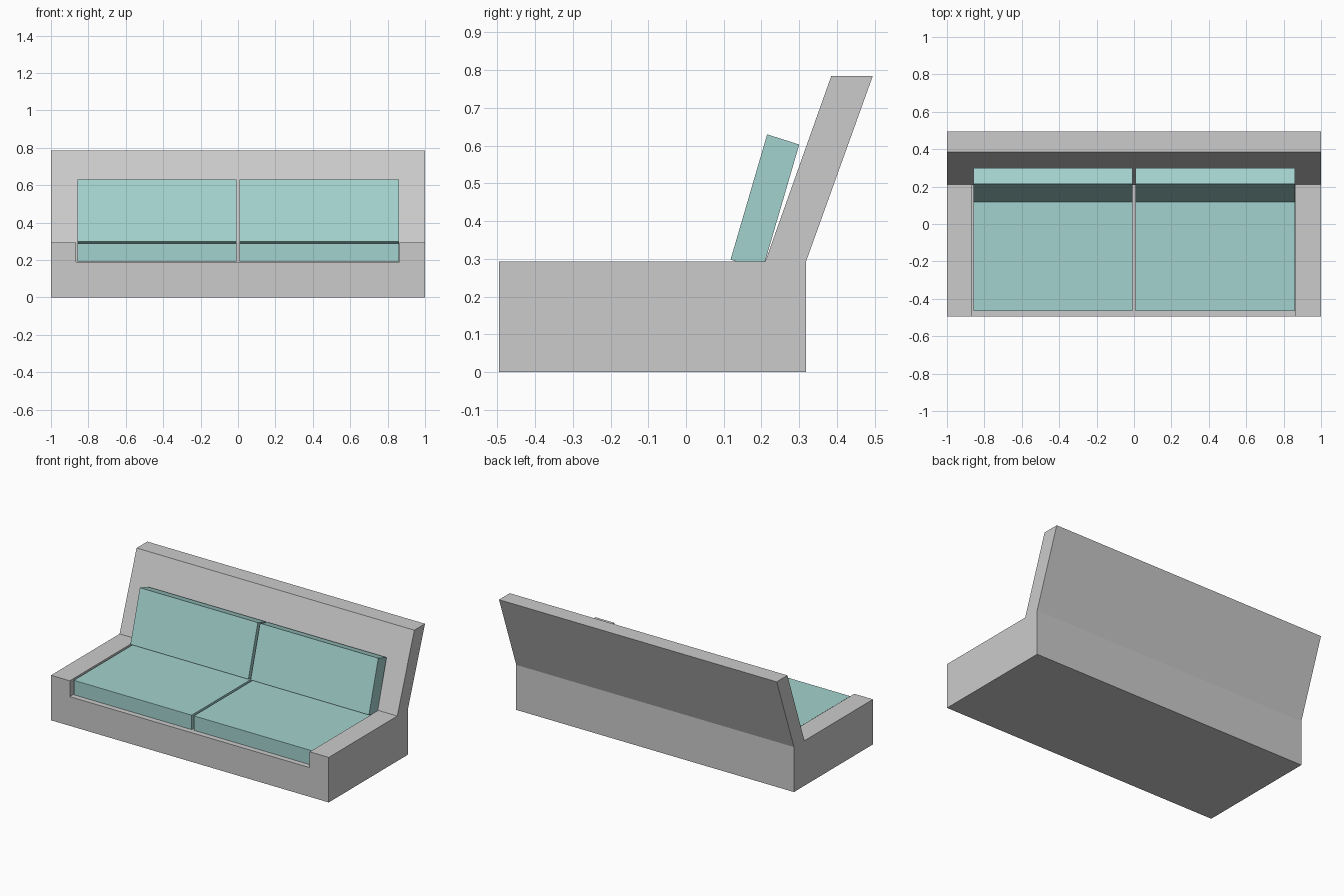
import bpy, bmesh

if "Cube" in bpy.data.objects:
    bpy.data.objects.remove(bpy.data.objects["Cube"])

teal = bpy.data.materials.new("teal_fabric")
teal.diffuse_color = (0.37, 0.65, 0.62, 1)
teal.use_nodes = True
teal.node_tree.nodes["Principled BSDF"].inputs["Base Color"].default_value = teal.diffuse_color


def extrude_profile(name, pts, x0, x1, mat=None):
    """Extrude a closed (y, z) side profile from x0 to x1."""
    bm = bmesh.new()
    face = bm.faces.new([bm.verts.new((x0, y, z)) for y, z in pts])
    out = bmesh.ops.extrude_face_region(bm, geom=[face])
    moved = [v for v in out["geom"] if isinstance(v, bmesh.types.BMVert)]
    bmesh.ops.translate(bm, verts=moved, vec=(x1 - x0, 0, 0))
    bmesh.ops.recalc_face_normals(bm, faces=bm.faces)
    mesh = bpy.data.meshes.new(name)
    bm.to_mesh(mesh)
    bm.free()
    obj = bpy.data.objects.new(name, mesh)
    bpy.context.collection.objects.link(obj)
    if mat:
        mesh.materials.append(mat)
    return obj


# Frame: base and slanted backrest in one side profile
frame = extrude_profile("sofa_frame", [
    (-0.495, 0), (0.318, 0), (0.318, 0.293), (0.495, 0.785),
    (0.385, 0.785), (0.21, 0.293), (-0.495, 0.293)], -1, 1)

# Seat recess, open at the front, leaving low arms at both sides
cutter = extrude_profile("recess_cutter", [
    (-0.6, 0.19), (0.208, 0.19), (0.208, 0.4), (-0.6, 0.4)], -0.865, 0.863)
# keep the cutter clear of the sloping backrest
cutter.hide_render = True
cutter.hide_set(True)
cut = frame.modifiers.new("recess", 'BOOLEAN')
cut.operation = 'DIFFERENCE'
cut.solver = 'EXACT'
cut.object = cutter

# Seat and back cushions, one pair per side
seat = [(-0.465, 0.193), (0.205, 0.193), (0.205, 0.287), (-0.465, 0.287)]
back = [(0.118, 0.298), (0.203, 0.271), (0.3, 0.603), (0.215, 0.63)]
for side, x0, x1 in (("left", -0.857, -0.008), ("right", 0.008, 0.86)):
    extrude_profile(side + "_seat_cushion", seat, x0, x1, teal)
    extrude_profile(side + "_back_cushion", back, x0, x1, teal)
